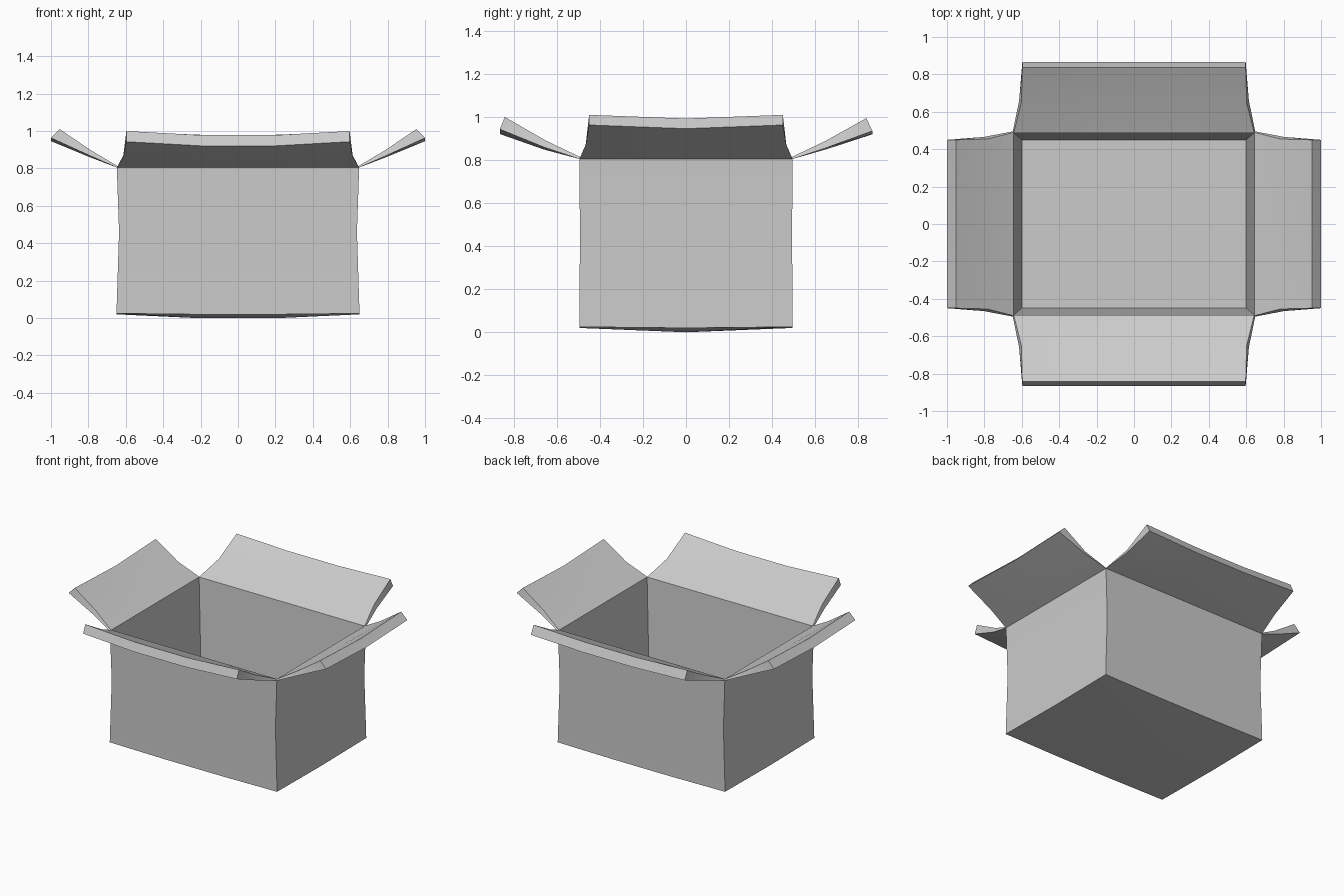
import bpy, bmesh, math
from mathutils import Vector

old = bpy.data.objects.get("Cube")
if old:
    bpy.data.objects.remove(old, do_unlink=True)

# One plain grey for the whole carton
grey = bpy.data.materials.new("cardboard grey")
grey.use_nodes = True
colour = (0.6, 0.6, 0.6, 1)
grey.diffuse_color = colour
grey.node_tree.nodes["Principled BSDF"].inputs["Base Color"].default_value = colour


def grid(bm, rows):
    """Quads between rows of points."""
    verts = [[bm.verts.new(p) for p in row] for row in rows]
    for lo, hi in zip(verts, verts[1:]):
        for i in range(len(lo) - 1):
            bm.faces.new((lo[i], lo[i + 1], hi[i + 1], hi[i]))


def finish(bm, name):
    bmesh.ops.remove_doubles(bm, verts=bm.verts, dist=0.0005)
    bmesh.ops.recalc_face_normals(bm, faces=bm.faces)
    mesh = bpy.data.meshes.new(name)
    bm.to_mesh(mesh)
    bm.free()
    mesh.materials.append(grey)
    obj = bpy.data.objects.new(name, mesh)
    bpy.context.collection.objects.link(obj)
    bpy.ops.object.select_all(action="DESELECT")
    obj.select_set(True)
    bpy.context.view_layer.objects.active = obj
    bpy.ops.object.shade_smooth_by_angle(angle=math.radians(25))


COLS = (-1, -1 / 3, 1 / 3, 1)
ROWS = (-1, 0, 1)


def ring(x, y, z, sag=0.0):
    """Rectangular loop of points; points between the corners drop by sag."""
    pts = [(x * c, -y) for c in COLS] + [(x, 0)]
    pts += [(x * c, y) for c in reversed(COLS)] + [(-x, 0), (-x, -y)]
    return [Vector((px, py, z - (0 if abs(px * py) > 0.99 * x * y else sag)))
            for px, py in pts]


def sheet(x, y, z, centre, edge):
    """Horizontal panel with its own height at the middle and along the edges."""
    def height(c, r):
        if abs(c) == 1 and abs(r) == 1:
            return z
        return edge if abs(c) == 1 or abs(r) == 1 else centre
    return [[Vector((x * c, y * r, height(c, r))) for c in COLS] for r in ROWS]


# Carton body: waisted outer walls, tapered inner walls, bulging base
bm = bmesh.new()
grid(bm, [ring(0.65, 0.495, 0.025, 0.005),
          ring(0.636, 0.493, 0.46),
          ring(0.648, 0.495, 0.805),
          ring(0.643, 0.487, 0.812),
          ring(0.6, 0.45, 0.05)])
grid(bm, sheet(0.65, 0.495, 0.025, 0.0, 0.02))
grid(bm, sheet(0.6, 0.45, 0.05, 0.05, 0.05))
finish(bm, "carton_body")


def flap(name, out, cols, base, tip, outer, inner, sag):
    """Wedge flap; outer and inner are (distance, height) profiles, base to tip."""
    out = Vector(out)
    along = Vector((-out.y, out.x, 0))

    def surface(profile, widths, slump):
        rows = []
        for k, ((dist, z), half) in enumerate(zip(profile, widths)):
            drop = slump * k / 2
            rows.append([along * half * c + out * dist
                         + Vector((0, 0, z - (drop if abs(c) < 1 else 0)))
                         for c in cols])
        return rows

    mid = tip + (base - tip) * 0.2
    under = surface(outer, (base, mid + 0.007, tip), sag)
    top = surface(inner, (base - 0.005, mid - 0.005, tip), sag)
    bm = bmesh.new()
    for rows in (under, top):
        grid(bm, rows)
    # Close the two ends, the tip and the hinge
    for pick in (0, -1):
        grid(bm, [[r[pick] for r in under], [r[pick] for r in top]])
        grid(bm, [under[pick], top[pick]])
    finish(bm, name)


# Long flaps over the front and back walls
flap("front_flap", (0, -1, 0), COLS, 0.648, 0.597,
     [(0.495, 0.805), (0.66, 0.86), (0.865, 0.943)],
     [(0.487, 0.812), (0.65, 0.89), (0.842, 1.0)], 0.022)
flap("back_flap", (0, 1, 0), COLS, 0.648, 0.597,
     [(0.495, 0.805), (0.66, 0.86), (0.866, 0.935)],
     [(0.487, 0.812), (0.65, 0.89), (0.838, 0.995)], 0.015)

# Short flaps over the left and right walls
for name, side in (("left_flap", 1), ("right_flap", -1)):
    flap(name, (side, 0, 0), ROWS, 0.495, 0.45,
         [(0.648, 0.805), (0.8, 0.872), (1.0, 0.963)],
         [(0.643, 0.812), (0.785, 0.896), (0.953, 1.01)], 0.017)
